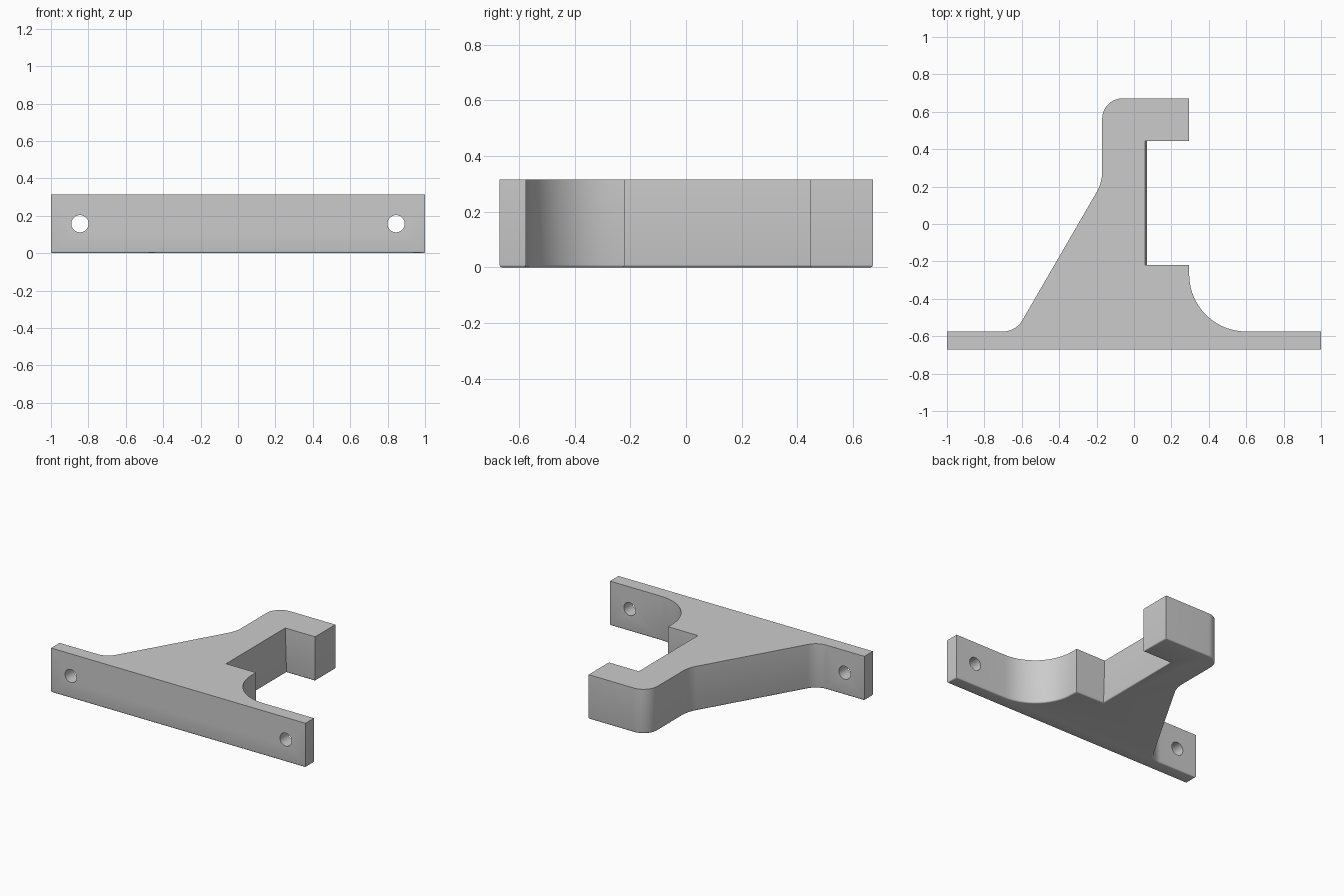
import bpy, bmesh, math
from mathutils import Vector

cube = bpy.data.objects.get("Cube")
if cube:
    bpy.data.objects.remove(cube, do_unlink=True)

HEIGHT = 0.315

grey = bpy.data.materials.new("plain grey")
grey.use_nodes = True
colour = (0.6, 0.6, 0.6, 1)
grey.diffuse_color = colour
grey.node_tree.nodes["Principled BSDF"].inputs["Base Color"].default_value = colour


def rounded(corners, steps=14):
    """Replace each (x, y, radius) corner by a tangent arc."""
    pts = []
    for i, (x, y, r) in enumerate(corners):
        p = Vector((x, y))
        if r == 0:
            pts.append(p)
            continue
        a = (Vector(corners[i - 1][:2]) - p).normalized()
        b = (Vector(corners[(i + 1) % len(corners)][:2]) - p).normalized()
        half = a.angle(b) / 2
        centre = p + (a + b).normalized() * r / math.sin(half)
        start = (p + a * r / math.tan(half) - centre).normalized()
        end = (p + b * r / math.tan(half) - centre).normalized()
        for k in range(steps + 1):
            t = k / steps
            sweep = math.pi - 2 * half
            direction = start * math.sin((1 - t) * sweep) + end * math.sin(t * sweep)
            pts.append(centre + direction.normalized() * r)
    return pts


# Bracket outline: base flange, web, slot and hook
outline = rounded([
    (-1, -0.67, 0), (1, -0.67, 0), (1, -0.575, 0),
    (0.295, -0.575, 0.305), (0.295, -0.22, 0),
    (0.07, -0.22, 0), (0.07, 0.445, 0),
    (0.295, 0.445, 0), (0.295, 0.672, 0),
    (-0.17, 0.672, 0.11), (-0.17, 0.222, 0.22),
    (-0.632, -0.575, 0.12), (-1, -0.575, 0),
])

bm = bmesh.new()
base = bm.faces.new([bm.verts.new((p.x, p.y, 0)) for p in outline])
top = bmesh.ops.extrude_face_region(bm, geom=[base])["geom"]
for v in (g for g in top if isinstance(g, bmesh.types.BMVert)):
    v.co.z = HEIGHT
    if abs(v.co.x - 0.07) < 0.001:  # slight draft on the slot wall
        v.co.x = 0.06
bmesh.ops.recalc_face_normals(bm, faces=bm.faces)
# Softened bottom rim
rim = [e for e in bm.edges if all(v.co.z < 0.001 for v in e.verts)]
bmesh.ops.bevel(bm, geom=rim, offset=0.01, segments=3, profile=0.5, affect='EDGES')

mesh = bpy.data.meshes.new("bracket")
bm.to_mesh(mesh)
bm.free()
mesh.materials.append(grey)
bracket = bpy.data.objects.new("bracket", mesh)
bpy.context.collection.objects.link(bracket)

# Screw holes through the flange
cutters = []
for side, x in (("left", 0.845), ("right", -0.845)):
    bpy.ops.mesh.primitive_cylinder_add(
        vertices=40, radius=0.046, depth=0.3,
        location=(x, -0.62, HEIGHT / 2), rotation=(math.pi / 2, 0, 0))
    cutter = bpy.context.object
    cutter.name = side + "_hole_cutter"
    cutter.data.materials.append(grey)
    cutter.hide_render = True
    cutters.append(cutter)
    cut = bracket.modifiers.new(side + "_hole", 'BOOLEAN')
    cut.operation = 'DIFFERENCE'
    cut.solver = 'EXACT'
    cut.object = cutter

# Apply the cuts, then smooth the curved walls
bpy.ops.object.select_all(action='DESELECT')
bracket.select_set(True)
bpy.context.view_layer.objects.active = bracket
for name in [m.name for m in bracket.modifiers]:
    bpy.ops.object.modifier_apply(modifier=name)
for cutter in cutters:
    bpy.data.objects.remove(cutter, do_unlink=True)
bpy.ops.object.shade_smooth_by_angle(angle=math.radians(32))
